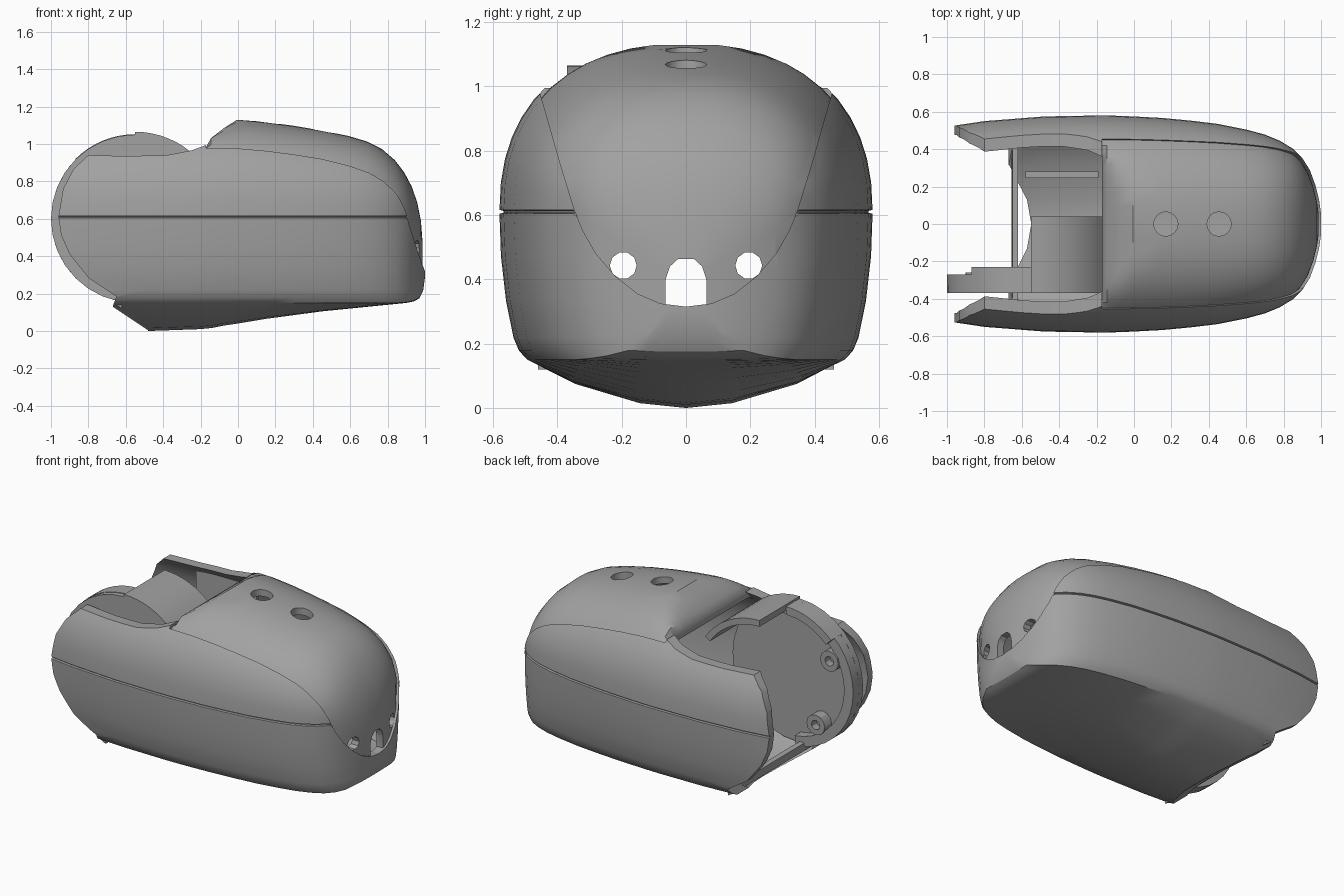
import bpy, bmesh, math
from math import sin, cos, pi, radians

if "Cube" in bpy.data.objects:
    bpy.data.objects.remove(bpy.data.objects["Cube"])

grey = bpy.data.materials.new("grey_plastic")
grey.diffuse_color = (0.36, 0.36, 0.36, 1)
grey.use_nodes = True
grey.node_tree.nodes["Principled BSDF"].inputs["Base Color"].default_value = grey.diffuse_color

# Stations along the housing: x, half width, top height, bottom height
STATIONS = [(-1, .52, 1.12, 0), (-.8, .55, 1.13, 0), (-.48, .575, 1.14, 0),
            (-.2, .58, 1.145, .01), (-.17, .58, 1.145, .013), (-.14, .58, 1.145, .016),
            (-.07, .578, 1.145, .03), (0, .575, 1.145, .04), (.15, .567, 1.13, .065),
            (.3, .553, 1.11, .085), (.45, .535, 1.085, .105), (.6, .505, 1.055, .12),
            (.7, .478, 1.025, .13), (.78, .445, .985, .138), (.85, .402, .925, .145),
            (.9, .352, .86, .15), (.94, .29, .785, .158), (.97, .21, .7, .175),
            (.99, .13, .6, .215), (1, .06, .47, .29)]
# Lower half of the cross-section: width ratio, drop ratio towards the bottom edge
LOWER = [(.992, .3), (.965, .6), (.925, .85), (.895, .94), (.85, 1)]


def finish(name, bm):
    bmesh.ops.recalc_face_normals(bm, faces=bm.faces)
    me = bpy.data.meshes.new(name)
    bm.to_mesh(me)
    bm.free()
    me.materials.append(grey)
    ob = bpy.data.objects.new(name, me)
    bpy.context.collection.objects.link(ob)
    return ob


def cap_height(x):
    # sloping rear lip of the top cover
    pts = [(-.17, .985), (-.14, 1.055), (0, 1.145)]
    if x <= pts[0][0]:
        return pts[0][1]
    for (x0, z0), (x1, z1) in zip(pts, pts[1:]):
        if x <= x1:
            return z0 + (z1 - z0) * (x - x0) / (x1 - x0)
    return 2


def section(x, w, zt, zb, inset, groove, lip):
    w, zt, zb = max(w - inset, .012), zt - inset, zb + inset
    zm = min(.61, zb + .65 * (zt - zb))
    ze = max(zb + .004, min(.15 + inset, zb + .4 * (zm - zb)))
    half = []
    for i in range(13):
        a = pi / 2 * (1 - i / 12)
        half.append((w * max(cos(a), 0) ** .87, zm + (zt - zm) * sin(a) ** .87))
    half[0] = (0, zt)
    # seam groove between upper and lower side panels
    g = .012 if groove and x < .93 else 0
    half[-1] = (w, zm + .006)
    half += [(w - g, zm + .003), (w - g, zm - .003), (w, zm - .006)]
    half += [(w * a, zm + (ze - zm) * b) for a, b in LOWER]
    half += [(w * .6, ze + (zb - ze) * .5), (w * .25, ze + (zb - ze) * .9), (0, zb)]
    if lip:
        half = [(y, min(z, cap_height(x) - inset)) for y, z in half]
    ring = half + [(-y, z) for y, z in half[-2:0:-1]]
    return [(x, y, z) for y, z in ring]


def shell(name, inset, thick, groove=False, lip=False):
    """Hollow housing, closed at the nose and open at the rear."""
    bm = bmesh.new()
    layers = []
    for k, d in enumerate((inset, inset + thick)):
        rings = []
        for x, w, zt, zb in STATIONS:
            xi = -1 + (x + 1) * (1 - d / 2)
            rings.append([bm.verts.new(p) for p in
                          section(xi, w, zt, zb, d, groove and k == 0, lip)])
        layers.append(rings)

    def strip(a, b):
        n = len(a)
        for i in range(n):
            bm.faces.new((a[i], a[(i + 1) % n], b[(i + 1) % n], b[i]))
    for rings in layers:
        for a, b in zip(rings, rings[1:]):
            strip(a, b)
        bm.faces.new(rings[-1])
    strip(layers[0][0], layers[1][0])
    return finish(name, bm)


def prism(name, pts, axis, a, b):
    """Extrude a 2D outline along one axis from a to b."""
    put = {'x': lambda p, t: (t, p[0], p[1]), 'y': lambda p, t: (p[0], t, p[1]),
           'z': lambda p, t: (p[0], p[1], t)}[axis]
    bm = bmesh.new()
    lo = [bm.verts.new(put(p, a)) for p in pts]
    hi = [bm.verts.new(put(p, b)) for p in pts]
    bm.faces.new(lo)
    bm.faces.new(hi)
    for i in range(len(pts)):
        j = (i + 1) % len(pts)
        bm.faces.new((lo[i], lo[j], hi[j], hi[i]))
    return finish(name, bm)


def circle(cx, cy, r, n=16):
    return [(cx + r * cos(2 * pi * i / n), cy + r * sin(2 * pi * i / n)) for i in range(n)]


def arc_band(cx, cy, r0, r1, a0, a1, n=20):
    angs = [radians(a0 + (a1 - a0) * i / n) for i in range(n + 1)]
    return ([(cx + r1 * cos(a), cy + r1 * sin(a)) for a in angs] +
            [(cx + r0 * cos(a), cy + r0 * sin(a)) for a in reversed(angs)])


def rect(x0, x1, y0, y1):
    return [(x0, y0), (x1, y0), (x1, y1), (x0, y1)]


def boolean(ob, cutter, op='DIFFERENCE', keep=False):
    m = ob.modifiers.new("cut", 'BOOLEAN')
    m.object, m.operation, m.solver = cutter, op, 'EXACT'
    bpy.context.view_layer.objects.active = ob
    bpy.ops.object.modifier_apply(modifier=m.name)
    if not keep:
        bpy.data.objects.remove(cutter)


# Outer housing and top cover
housing = shell("housing", 0, .05, groove=True)
cover = shell("top_cover", .012, .04, lip=True)

# U-shaped boundary between housing and cover
u_half = [(.47, 1.3), (.46, 1.0), (.425, .88), (.385, .74), (.345, .61), (.32, .55),
          (.28, .48), (.22, .41), (.15, .355), (.08, .325)]
u_shape = prism("cover_boundary", u_half + [(0, .315)] +
                [(-y, z) for y, z in reversed(u_half)], 'x', -.17, 1.2)
boolean(housing, u_shape, keep=True)
boolean(cover, u_shape, 'INTERSECT')

# Open rear end with rounded side walls
rear = [(-1.2, 1.4), (-.168, 1.4), (-.168, .995), (-.25, .965), (-.38, .94), (-.6, .935),
        (-.8, .94), (-.88, .865), (-.935, .76), (-.96, .61), (-.945, .51), (-.9, .41),
        (-.8, .285), (-.65, .185), (-.67, .13), (-.48, .004), (-.48, -.2), (-1.2, -.2)]
boolean(housing, prism("rear_cut", rear, 'y', -1, 1))

# Cover holes: two on top, two round and one arched at the nose
for x in (.17, .455):
    boolean(cover, prism("top_hole", circle(x, 0, .065), 'z', .9, 1.3))
for y in (-.195, .195):
    boolean(cover, prism("nose_hole", circle(y, .443, .042, 10), 'x', .6, 1.2))
arch = [(-.063, .25), (.063, .25), (.063, .40), (.05, .44), (.025, .463),
        (-.025, .463), (-.05, .44), (-.063, .40)]
boolean(cover, prism("nose_slot", arch, 'x', .6, 1.2))

# Round pivot bracket inside the rear opening
CX, CZ = -.55, .6
parts = [housing, cover]
parts.append(prism("pivot_disc", circle(CX, CZ, .45, 32), 'y', -.37, -.33))
parts.append(prism("pivot_rim", arc_band(CX, CZ, .385, .449, 75, 265), 'y', -.335, -.27))
parts.append(prism("pivot_top_step", arc_band(CX, CZ, .40, .452, 90, 135, 8), 'y', -.335, -.23))
parts.append(prism("pivot_strap", arc_band(CX, CZ, .425, .465, 34, 90, 10), 'y', -.37, .04))
for i, a in enumerate((150, 235)):
    cx, cz = CX + .33 * cos(radians(a)), CZ + .33 * sin(radians(a))
    boss = prism("screw_boss_%d" % (i + 1), circle(cx, cz, .065, 12), 'y', -.335, -.26)
    boolean(boss, prism("boss_hole", circle(cx, cz, .03, 12), 'y', -.31, -.2))
    parts.append(boss)

# Inner liner walls and floor rails
for side, s in (("left", 1), ("right", -1)):
    y0, y1 = sorted((s * .445, s * .465))
    parts.append(prism("liner_" + side, rect(-.61, -.18, .2, .9), 'y', y0, y1))
parts.append(prism("floor_rail", rect(-.58, -.19, .08, .25), 'y', .245, .28))
parts.append(prism("floor_sill", [(-.655, .14), (-.62, .12), (-.62, .19), (-.65, .185)],
                   'y', -.46, .46))

# Smooth shading with sharp edges kept
bpy.ops.object.select_all(action='DESELECT')
for ob in parts:
    ob.select_set(True)
bpy.context.view_layer.objects.active = housing
bpy.ops.object.shade_smooth_by_angle(angle=radians(30))
